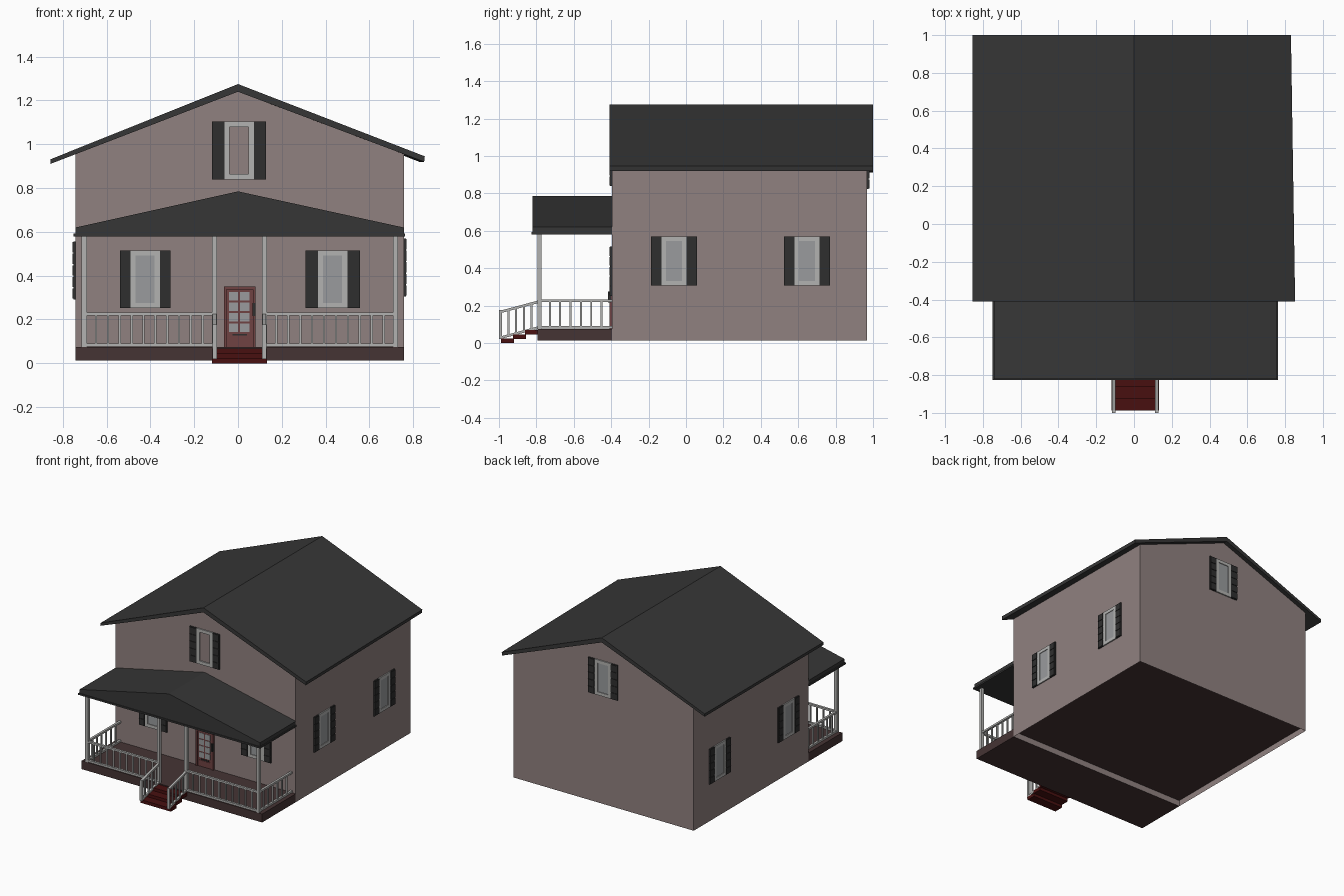
import bpy, bmesh, math
from mathutils import Matrix, Vector

if "Cube" in bpy.data.objects:
    bpy.data.objects.remove(bpy.data.objects["Cube"])


def mat(name, r, g, b):
    m = bpy.data.materials.new(name)
    m.diffuse_color = (r, g, b, 1)
    m.use_nodes = True
    m.node_tree.nodes["Principled BSDF"].inputs["Base Color"].default_value = m.diffuse_color
    return m


WALL = mat("wall_paint", .28, .22, .215)
ROOF = mat("roofing", .037, .037, .037)
DARK = mat("shutter_paint", .028, .028, .028)
TRIM = mat("trim_paint", .45, .45, .44)
GLASS = mat("glass", .32, .33, .34)
BASE = mat("porch_boards", .06, .034, .034)
RED = mat("step_paint", .065, .005, .005)
DOOR = mat("door_paint", .16, .055, .055)
I = Matrix.Identity(4)


def finish(name, bm, material):
    me = bpy.data.meshes.new(name)
    bmesh.ops.recalc_face_normals(bm, faces=bm.faces)
    bm.to_mesh(me)
    bm.free()
    ob = bpy.data.objects.new(name, me)
    bpy.context.collection.objects.link(ob)
    me.materials.append(material)
    return ob


def boxes(name, material, items, m=I):
    """One object from boxes (x0, x1, y0, y1, z0, z1)."""
    bm = bmesh.new()
    for x0, x1, y0, y1, z0, z1 in items:
        t = Matrix.Translation(((x0 + x1) / 2, (y0 + y1) / 2, (z0 + z1) / 2))
        s = Matrix.Diagonal((x1 - x0, y1 - y0, z1 - z0, 1))
        bmesh.ops.create_cube(bm, size=1, matrix=m @ t @ s)
    return finish(name, bm, material)


def prism(profile, y0, y1):
    """Extrude an (x, z) profile along y."""
    bm = bmesh.new()
    f = bm.faces.new([bm.verts.new((x, y0, z)) for x, z in profile])
    new = bmesh.ops.extrude_face_region(bm, geom=[f])["geom"]
    bmesh.ops.translate(bm, vec=(0, y1 - y0, 0),
                        verts=[v for v in new if isinstance(v, bmesh.types.BMVert)])
    bmesh.ops.recalc_face_normals(bm, faces=bm.faces)
    return bm


# house walls: gabled shell, open below and under the roof
XL, XR, YF, YB = -.742, .757, -.396, .968
bm = prism([(XL, .012), (XR, .012), (XR, .955), (0, 1.243), (XL, .96)], YF, YB)
bm.normal_update()
bmesh.ops.delete(bm, geom=[f for f in bm.faces if abs(f.normal.z) > .1], context='FACES_ONLY')
finish("house_walls", bm, WALL)
boxes("house_floor", BASE, [(XL + .002, XR - .002, YF + .002, YB - .002, .055, .065)])

# main roof: gable slab, slightly narrower at the back right
bm = prism([(-.855, .911), (0, 1.24), (.85, .92), (.853, .945), (0, 1.275), (-.855, .932)], -.41, 1)
for v in bm.verts:
    if v.co.x > .8 and v.co.y > .9:
        v.co.x -= .022
finish("main_roof", bm, ROOF)

# porch roof and base
finish("porch_roof", prism([(-.742, .588), (.757, .588), (.757, .62), (0, .785), (-.742, .62)],
                           -.82, YF), ROOF)
boxes("porch_roof_lip", ROOF, [(-.75, .763, -.826, YF, .58, .592)])
boxes("porch_base", BASE, [(XL, XR, -.795, YF, .012, .075)])


# windows: local x along the wall, -y outward, origin at the centre
def window(name, loc, turn, shutter=.055, glass=True):
    m = Matrix.Translation(loc) @ Matrix.Rotation(math.radians(turn), 4, 'Z')
    w, h, b = .067, .132, .024
    boxes(name + "_frame", TRIM, [(-w, -w + b, -.009, .002, -h, h), (w - b, w, -.009, .002, -h, h),
                                  (-w + b, w - b, -.009, .002, h - b, h),
                                  (-w + b, w - b, -.009, .002, -h, -h + b)], m)
    if glass:
        boxes(name + "_glass", GLASS, [(-w + b, w - b, -.004, .001, -h + b, h - b)], m)
    parts = []
    for x0, x1 in ((-w - shutter, -w), (w, w + shutter)):
        parts.append((x0, x1, -.009, .002, -h, h))
        step = 2 * h / 5
        for i in range(5):
            z = -h + i * step
            parts.append((x0 + .002, x1 - .002, -.013, -.008, z + .003, z + step - .003))
    boxes(name + "_shutters", DARK, parts, m)


window("front_left_window", (-.424, YF, .384), 0, .048)
window("front_right_window", (.432, YF, .384), 0, .057)
window("front_attic_window", (.005, YF, .972), 0, .056, glass=False)
window("back_attic_window", (.008, YB, .955), 180)
for i, (yr, yl) in enumerate(((-.064, -.15), (.647, .665))):
    window(f"right_window_{i + 1}", (XR, yr, .438), 90)
    window(f"left_window_{i + 1}", (XL, yl, .424), -90)

# front door: frame, leaf, panes, handle and mail slot
D0, D1 = -.064, .08
boxes("door_frame", DOOR, [(D0, D0 + .012, YF - .014, YF, .075, .35),
                           (D1 - .012, D1, YF - .014, YF, .075, .35),
                           (D0 + .012, D1 - .012, YF - .014, YF, .338, .35)])
boxes("door_leaf", DOOR, [(D0 + .012, D1 - .012, YF - .007, YF, .075, .338),
                          (-.035, .05, YF - .01, YF - .006, .085, .122)])
boxes("door_panes", GLASS, [(x, x + .042, YF - .009, YF - .006, z, z + .04)
                            for x in (-.042, .01) for z in (.142, .19, .238, .286)])
boxes("door_handle", DARK, [(.067, .081, YF - .02, YF - .006, .215, .275)])
boxes("mail_slot", DARK, [(-.025, .04, YF - .011, YF - .006, .126, .134)])

# porch posts
PX, PY, r = (-.702, -.107, .12, .72), -.783, .0115
boxes("porch_posts", TRIM, [(x - r, x + r, PY - r, PY + r, .075, .582) for x in PX])


# railings between two points, sloped where the ends differ in height
def railing(name, a, b, n, height=.142, t=.007):
    a, b = Vector(a), Vector(b)
    d = b - a
    side = Vector((-d.y, d.x, 0)).normalized()
    up = Vector((0, 0, 1))
    bm = bmesh.new()

    def bar(p, q, s1, s2):
        vs = [bm.verts.new(c + s1 * i + s2 * j) for c in (p, q)
              for i, j in ((-1, -1), (1, -1), (1, 1), (-1, 1))]
        for f in ((0, 1, 2, 3), (4, 5, 6, 7), (0, 1, 5, 4), (1, 2, 6, 5), (2, 3, 7, 6), (3, 0, 4, 7)):
            bm.faces.new([vs[k] for k in f])

    bar(a, b, side * t * 1.2, up * t)
    bar(a + up * height, b + up * height, side * t * 1.2, up * t)
    along = Vector((d.x, d.y, 0)).normalized()
    for i in range(1, n + 1):
        p = a + d * i / (n + 1)
        bar(p, p + up * height, side * t * .75, along * t * .75)
    finish(name, bm, TRIM)


Z = .084
railing("front_left_railing", (PX[0], PY, Z), (PX[1], PY, Z), 10)
railing("front_right_railing", (PX[2], PY, Z), (PX[3], PY, Z), 10)
railing("left_side_railing", (PX[0], PY, Z), (PX[0], YF, Z), 6)
railing("right_side_railing", (PX[3], PY, Z), (PX[3], YF, Z), 6)
railing("left_stair_railing", (PX[1], -.992, .028), (PX[1], PY, Z), 4, .138)
railing("right_stair_railing", (PX[2], -.992, .028), (PX[2], PY, Z), 4, .138)
boxes("stair_newels", TRIM, [(x - .01, x + .01, -1, -.985, .02, .176) for x in PX[1:3]])

# front steps: three overlapping treads
boxes("front_steps", RED, [(-.118, .133, -.988 + i * .064, -.92 + i * .064, i * .022, .024 + i * .022)
                           for i in range(3)])
